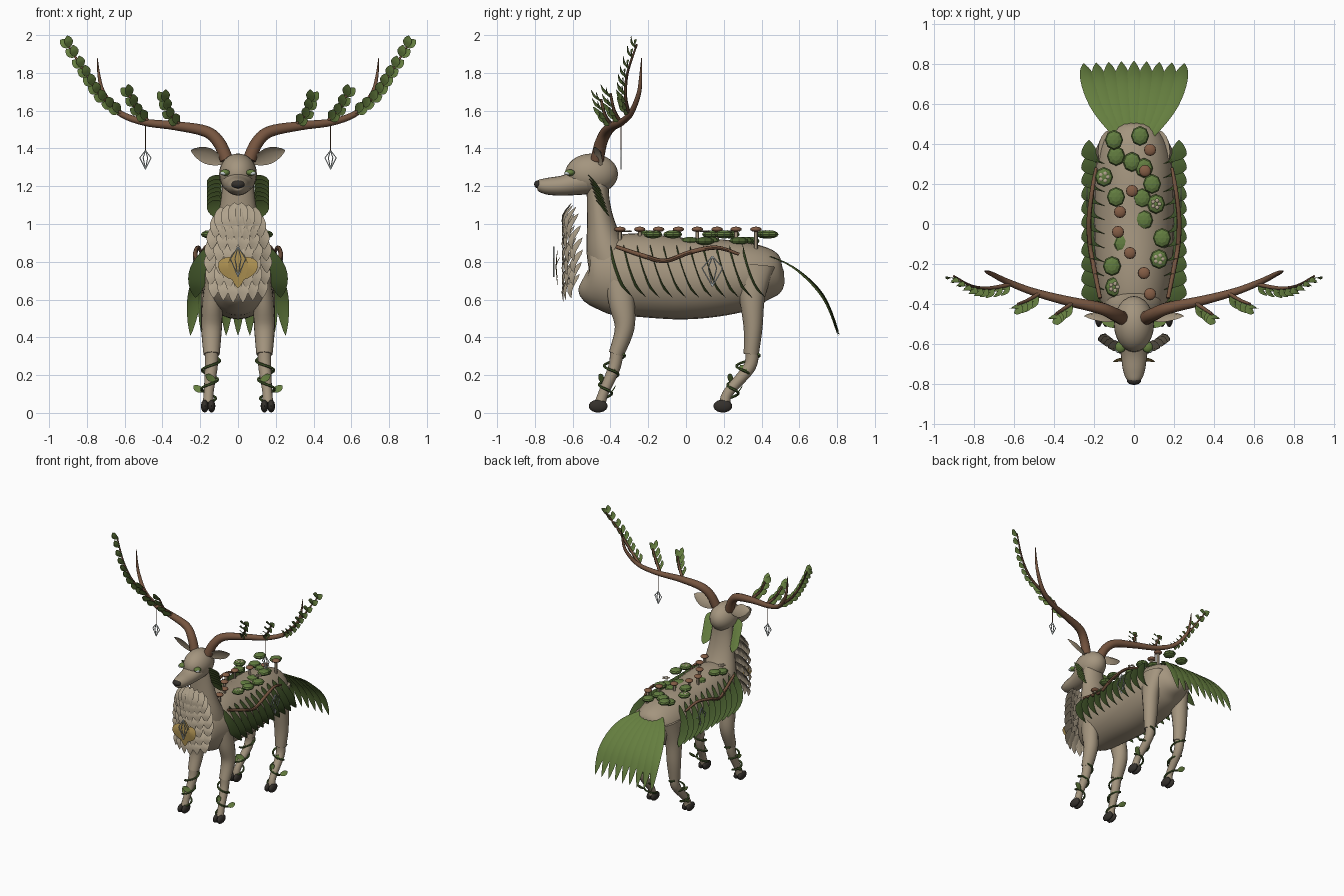
import bpy, bmesh, math
from mathutils import Vector, Matrix

cube = bpy.data.objects.get("Cube")
if cube:
    bpy.data.objects.remove(cube, do_unlink=True)

X, Y, Z = Vector((1, 0, 0)), Vector((0, 1, 0)), Vector((0, 0, 1))


def material(name, color):
    mat = bpy.data.materials.new(name)
    mat.use_nodes = True
    mat.diffuse_color = (*color, 1)
    mat.node_tree.nodes["Principled BSDF"].inputs["Base Color"].default_value = (*color, 1)
    return mat


fur = material("fur beige", (.37, .3, .21))
mane_fur = material("mane beige", (.43, .36, .26))
leaf_green = material("leaf green", (.13, .21, .05))
dark_green = material("dark leaf green", (.07, .12, .03))
moss_green = material("moss green", (.12, .2, .05))
bark = material("bark brown", (.18, .09, .05))
cap_brown = material("mushroom brown", (.23, .11, .06))
horn = material("dark horn", (.035, .03, .025))
gold = material("gold", (.4, .27, .08))
silver = material("silver", (.6, .66, .66))


def spline(rows, steps):
    """Smooth interpolation through rows of equal length."""
    out, last = [], len(rows) - 1
    for i in range(last):
        a, b, c, d = (rows[min(max(j, 0), last)] for j in range(i - 1, i + 3))
        for s in range(steps):
            t = s / steps
            out.append([q + t / 2 * (r - p + t * (2 * p - 5 * q + 4 * r - s4 + t * (3 * (q - r) + s4 - p)))
                        for p, q, r, s4 in zip(a, b, c, d)])
    return out + [list(rows[-1])]


def tangents(pts):
    last = len(pts) - 1
    return [(pts[min(i + 1, last)] - pts[max(i - 1, 0)]).normalized() for i in range(last + 1)]


class Part:
    """Gathers shapes into one named object."""

    def __init__(self, name, mat, mirror=False, smooth=True):
        self.name, self.mat, self.mirror, self.smooth = name, mat, mirror, smooth
        self.bm = bmesh.new()

    def tube(self, rows, sides=16, steps=5, ref=X):
        # each row: x, y, z, radius along ref, other radius
        rows = spline([(*r, r[-1]) if len(r) == 4 else r for r in rows], steps)
        pts = [Vector(r[:3]) for r in rows]
        rings = []
        for p, t, r in zip(pts, tangents(pts), rows):
            u = (ref - t * ref.dot(t)).normalized()
            v = t.cross(u)
            rings.append([self.bm.verts.new(p + u * r[3] * math.cos(a) + v * r[4] * math.sin(a))
                          for a in (k * math.tau / sides for k in range(sides))])
        for a, b in zip(rings, rings[1:]):
            for k in range(sides):
                j = (k + 1) % sides
                self.bm.faces.new((a[k], a[j], b[j], b[k]))
        self.bm.faces.new(rings[0][::-1])
        self.bm.faces.new(rings[-1])

    def leaf(self, pts, across, half, fold=.15, steps=4, peak=1):
        pts = [Vector(p) for p in spline(pts, steps)]
        rows, n = [], len(pts) - 1
        for i, (p, t) in enumerate(zip(pts, tangents(pts))):
            w = half * max(.02, math.sin(math.pi * (i / n) ** peak))
            side = (across - t * across.dot(t)).normalized()
            lift = side.cross(t) * w * fold
            rows.append([self.bm.verts.new(q) for q in (p - side * w, p + lift, p + side * w)])
        for a, b in zip(rows, rows[1:]):
            for k in (0, 1):
                self.bm.faces.new((a[k], a[k + 1], b[k + 1], b[k]))

    def blob(self, center, size, u=16, v=10):
        bmesh.ops.create_uvsphere(self.bm, u_segments=u, v_segments=v, radius=1,
                                  matrix=Matrix.Translation(center) @ Matrix.Diagonal((*size, 1)))

    def finish(self):
        mesh = bpy.data.meshes.new(self.name)
        self.bm.to_mesh(mesh)
        self.bm.free()
        mesh.materials.append(self.mat)
        if self.smooth:
            mesh.polygons.foreach_set("use_smooth", [True] * len(mesh.polygons))
            mesh.set_sharp_from_angle(angle=math.radians(45))
        obj = bpy.data.objects.new(self.name, mesh)
        bpy.context.collection.objects.link(obj)
        if self.mirror:
            obj.modifiers.new("Mirror", 'MIRROR').use_mirror_merge = False


# Body, neck and head
body = Part("body", fur)
body.tube([(0, -.54, .72, .03, .04), (0, -.51, .71, .11, .14), (0, -.42, .72, .16, .2), (0, -.27, .73, .19, .22),
           (0, 0, .71, .2, .215), (0, .25, .72, .195, .195), (0, .4, .73, .165, .155),
           (0, .49, .72, .1, .1), (0, .52, .72, .03, .03)], 28)
body.tube([(0, -.36, .72, .16, .15), (0, -.42, .86, .14, .11), (0, -.45, 1, .11, .075),
           (0, -.465, 1.13, .09, .06), (0, -.47, 1.25, .08, .06)], 24)
body.finish()
head = Part("head", fur)
head.blob((0, -.5, 1.265), (.1, .14, .108), 24, 16)
head.tube([(0, -.53, 1.23, .09, .075), (0, -.64, 1.205, .068, .055), (0, -.73, 1.2, .055, .045),
           (0, -.78, 1.205, .035, .03), (0, -.79, 1.205, .01, .01)], 20)
head.finish()
nose = Part("nose", horn)
nose.blob((0, -.782, 1.21), (.036, .022, .022))
nose.finish()

ears = Part("ears", fur, True)
ears.leaf([(.07, -.47, 1.32), (.16, -.465, 1.36), (.25, -.46, 1.39)], Vector((0, -.5, 1)), .05, .4)
ears.finish()
lids = Part("eyelids", leaf_green, True)
lids.blob((.068, -.615, 1.272), (.026, .028, .017))
lids.finish()
eyes = Part("eyes", silver, True)
eyes.blob((.077, -.627, 1.268), (.018, .018, .01))
eyes.finish()

# Legs, hooves and climbing vines
legs, hooves = Part("legs", fur, True), Part("hooves", horn, True)
vines, vine_leaves = Part("leg_vines", dark_green, True), Part("leg_vine_leaves", leaf_green, True)
for upper, knee, foot in (([(.12, -.36, .72, .05, .07), (.135, -.34, .58, .055, .068), (.14, -.325, .45, .054, .052)], -.37, -.465),
                          ([(.12, .36, .78, .06, .11), (.135, .35, .62, .06, .07), (.14, .355, .45, .055, .05)], .345, .195)):
    legs.tube(upper + [(.14, knee, .31, .043, .04)])
    legs.tube([(.14, knee + .005, .33, .036, .035), (.142, knee - .01, .24, .034, .033),
               (.155, foot + .03, .11, .026, .027), (.158, foot + .01, .05, .03, .03)])
    for side in (-1, 1):
        hooves.blob((.158 + side * .018, foot, .036), (.02, .05, .034))
    coil = []
    for i in range(31):
        t = i / 30
        a = t * math.tau * 2.5 + 1
        r = .048 - .01 * t
        coil.append((.14 + .018 * t + r * math.cos(a), knee + (foot + .02 - knee) * t + r * math.sin(a), .31 - .25 * t, .007))
    vines.tube(coil, 6, 2, Z)
    for i in (4, 11, 17, 24):
        p = Vector(coil[i][:3])
        out = Vector((1 if i != 11 else -.8, -.5 if i % 2 else .4, .5)) * .06
        vine_leaves.leaf([p, p + out * .6, p + out + Z * .005], Vector((-.4, .5, 1)), .02)
for part in (legs, hooves, vines, vine_leaves):
    part.finish()

# Antlers with leafy tines
antlers, antler_leaves = Part("antlers", bark, True), Part("antler_leaves", leaf_green, True)
antlers.tube([(.06, -.47, 1.34, .035), (.1, -.45, 1.43, .033), (.17, -.42, 1.49, .03), (.33, -.385, 1.52, .024),
              (.5, -.34, 1.54, .019), (.63, -.29, 1.59, .016), (.71, -.25, 1.69, .012),
              (.735, -.24, 1.78, .008), (.745, -.235, 1.88, .002)], 12, 5, Y)
tines = (([(.3, -.39, 1.52), (.36, -.43, 1.58), (.39, -.45, 1.66)], 4),
         ([(.47, -.345, 1.54), (.53, -.38, 1.6), (.58, -.4, 1.69)], 4),
         ([(.61, -.3, 1.58), (.72, -.32, 1.67), (.81, -.31, 1.8), (.9, -.26, 1.95)], 9))
for path, count in tines:
    antlers.tube([(*p, .011 - .002 * i) for i, p in enumerate(path)], 8, 4, Y)
    pts = [Vector(p) for p in spline(path, 12)]
    dirs = tangents(pts)
    for k in range(count):
        i = int((k + .6) / count * (len(pts) - 1))
        p, t = pts[i], dirs[i]
        wide = t.cross(Y).normalized()
        for side in (-1, 1):
            tip = t * .065 + wide * side * .022 - Y * (.03 + .015 * side)
            antler_leaves.leaf([p, p + tip * .5 - Y * .012, p + tip], wide, .024, .3)
antlers.finish()
antler_leaves.finish()


# Hanging crystals: wire outlines on cords
def crystal(part, top, across, half, height, wire):
    top = Vector(top)
    low, waist = top - Z * height, top - Z * height * .4
    for s in (-1, -.4, .4, 1):
        for a, b in ((top, waist + across * half * s), (waist + across * half * s, low)):
            part.tube([(*a, wire), (*b, wire)], 6, 1, X.cross(across) if across != X else Y)


charms, cords = Part("hanging_crystals", silver, True), Part("crystal_cords", bark, True)
crystal(charms, (.49, -.345, 1.39), X, .03, .1, .003)
crystal(charms, (.235, .14, .83), Y, .055, .16, .003)
cords.tube([(.49, -.345, 1.54, .003), (.49, -.345, 1.39, .003)], 6, 1)
charms.finish()
cords.finish()

# Layered mane and chest ornament
mane = Part("mane", mane_fur)
for row in range(7):
    half = .095 + .055 * math.sin(math.pi * min(1, row / 7.5))
    count = 6 + row % 2
    for k in range(count):
        x = half * (2 * k / (count - 1) - 1)
        y, z = -.655 + 2.6 * x * x, 1.12 - .064 * row - .3 * abs(x) * (row == 0)
        mane.leaf([(x * .95, y + .05, z), (x, y, z - .07), (x * 1.03, y + .005, z - .16 + abs(x) * .25)],
                  Vector((1, x * 4, 0)), .036, .2, 3, .8)
mane.finish()
plate = Part("chest_plate", gold)
for x in (-.045, 0, .045):
    plate.leaf([(x, -.68 + abs(x) * .3, .87 - abs(x)), (x * 1.2, -.69, .78), (x * .6, -.68, .66 + abs(x))], X, .052, .1)
plate.finish()
chest_crystal = Part("chest_crystal", silver)
crystal(chest_crystal, (0, -.7, .88), X, .04, .16, .003)
chest_crystal.finish()

# Leaf ruff, flank leaves and tail fan
ruff = Part("neck_leaves", leaf_green, True)
for i in range(7):
    z = 1.26 - .022 * i
    y = -.52 + .007 * i
    ruff.leaf([(.1, y, z), (.125, y + .035, z - .04), (.13, y + .075, z - .09)], Vector((1, .15, 0)), .04)
ruff.finish()
flank = Part("flank_leaves", dark_green, True)
for i in range(11):
    y = -.4 + .07 * i
    flank.leaf([(.15, y, .89), (.2, y + .02, .78), (.22, y + .06, .68), (.225, y + .12, .61)], Vector((1, .2, 0)), .05, .2)
flank.finish()
tail = Part("tail_leaves", leaf_green)
for k in range(-4, 5):
    tail.leaf([(.012 * k, .38, .85), (.042 * k, .56, .77), (.057 * k, .72, .62 - .003 * abs(k)),
               (.063 * k, .815 - .003 * abs(k), .41)], X, .043, .3, 5, 1.2)
tail.finish()

# Branch garland along each flank
garland = Part("flank_branches", bark, True)
garland.tube([(.17, -.37, .88, .01), (.2, -.22, .83, .012), (.22, -.11, .805, .012), (.225, .02, .85, .012),
              (.21, .16, .875, .011), (.19, .28, .84, .008)], 8, 5)
garland.finish()

# Moss clumps, mushrooms and small flowers on the back
moss = Part("moss_clumps", moss_green, smooth=False)
flowers = [(-.15, .235), (.11, .1), (.125, -.175), (-.1, -.315)]
clumps = [(-.1, .42), (-.09, .34), (.03, .44), (-.01, .31), (.09, .2), (.04, .13), (-.09, .135),
          (.05, .02), (.14, -.07), (-.055, -.1), (-.11, -.21), (.05, .28)]
for i, (x, y) in enumerate(clumps + flowers):
    moss.blob((x, y, .945 - .035 * (i % 2)), (.046, .05, .022), 8, 6)
moss.finish()
petals = Part("flower_petals", mane_fur)
for x, y in flowers:
    for k in range(5):
        a = k * math.tau / 5
        petals.blob((x + .018 * math.cos(a), y + .018 * math.sin(a), .962), (.011, .011, .005), 8, 6)
petals.finish()
caps, stems = Part("mushroom_caps", cap_brown), Part("mushroom_stems", fur)
for x, y in ((.08, .37), (.055, .265), (-.01, .165), (-.07, .06), (-.08, -.04), (-.02, -.145), (.05, -.245), (.08, -.35)):
    caps.blob((x, y, .972), (.03, .03, .014), 12, 8)
    stems.tube([(x, y, .86, .01), (x, y, .97, .01)], 8, 1)
caps.finish()
stems.finish()
